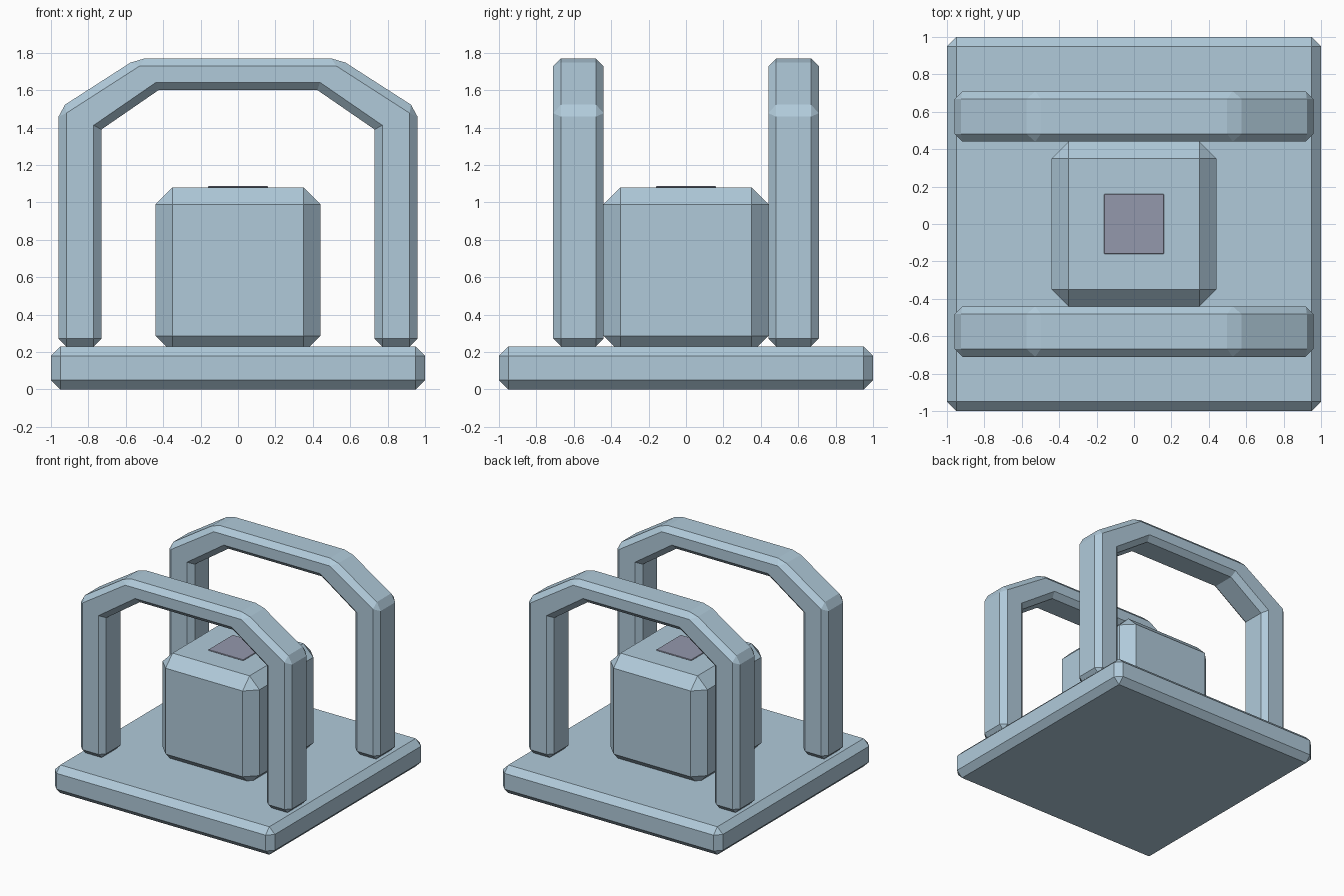
import bpy, bmesh

if "Cube" in bpy.data.objects:
    bpy.data.objects.remove(bpy.data.objects["Cube"])


def material(name, color):
    m = bpy.data.materials.new(name)
    m.diffuse_color = (*color, 1)
    m.use_nodes = True
    m.node_tree.nodes["Principled BSDF"].inputs["Base Color"].default_value = m.diffuse_color
    return m


PALE_BLUE = material("pale_blue", (0.434, 0.590, 0.700))
MAUVE = material("mauve", (0.296, 0.314, 0.413))


def finish(bm, name, mat):
    bmesh.ops.recalc_face_normals(bm, faces=bm.faces)
    me = bpy.data.meshes.new(name)
    bm.to_mesh(me)
    bm.free()
    me.materials.append(mat)
    ob = bpy.data.objects.new(name, me)
    bpy.context.collection.objects.link(ob)
    return ob


def chamfer(bm, edges, width):
    bmesh.ops.bevel(bm, geom=edges, offset=width, offset_type='OFFSET',
                    segments=1, affect='EDGES', clamp_overlap=True)


def box(name, half, z0, z1, width, mat):
    bm = bmesh.new()
    bmesh.ops.create_cube(bm, size=1)
    for v in bm.verts:
        v.co = (v.co.x * 2 * half, v.co.y * 2 * half, z0 if v.co.z < 0 else z1)
    chamfer(bm, bm.edges[:], width)
    return finish(bm, name, mat)


def arch(name, y0, y1):
    # Half outline from the outer foot, over the top, mirrored in x
    outer = [(0.96, 0.23), (0.96, 1.50), (0.54, 1.77)]
    inner = [(0.73, 0.23), (0.73, 1.39), (0.425, 1.60)]
    flip = lambda pts: [(-x, z) for x, z in pts]
    outline = outer + flip(outer[::-1]) + flip(inner) + inner[::-1]
    bm = bmesh.new()
    face = bm.faces.new([bm.verts.new((x, y0, z)) for x, z in outline])
    ext = bmesh.ops.extrude_face_region(bm, geom=[face], use_keep_orig=True)
    for v in ext["geom"]:
        if isinstance(v, bmesh.types.BMVert):
            v.co.y = y1
    bmesh.ops.recalc_face_normals(bm, faces=bm.faces)
    # Chamfer everything except the concave inner corners
    chamfer(bm, [e for e in bm.edges if e.is_convex], 0.042)
    return finish(bm, name, PALE_BLUE)


# Base slab, central block and the coloured plate on top of it
box("base_slab", 1.0, 0.0, 0.23, 0.05, PALE_BLUE)
box("central_block", 0.44, 0.195, 1.08, 0.09, PALE_BLUE)
box("top_plate", 0.16, 1.078, 1.087, 0.003, MAUVE)

# Two arched bars, front and back
arch("front_arch", -0.71, -0.44)
arch("back_arch", 0.44, 0.71)
